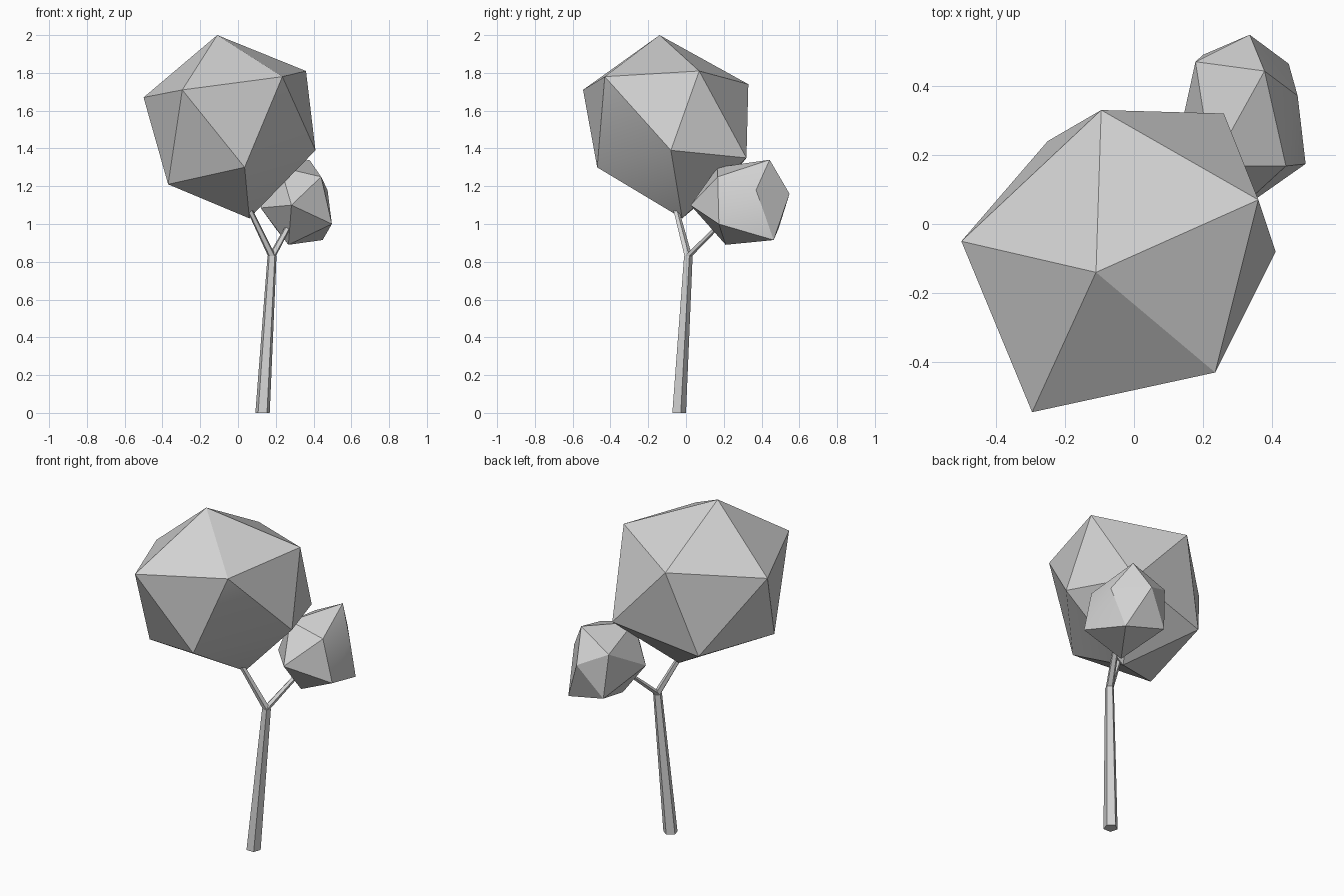
import bpy
import bmesh
import math
from mathutils import Vector

default_cube = bpy.data.objects.get("Cube")
if default_cube:
    bpy.data.objects.remove(default_cube, do_unlink=True)

# One plain grey for the whole tree
grey = bpy.data.materials.new("plain_grey")
grey.use_nodes = True
colour = (0.65, 0.65, 0.65, 1)
grey.diffuse_color = colour
grey.node_tree.nodes["Principled BSDF"].inputs["Base Color"].default_value = colour


def add_object(name, bm):
    bmesh.ops.recalc_face_normals(bm, faces=bm.faces)
    mesh = bpy.data.meshes.new(name)
    bm.to_mesh(mesh)
    bm.free()
    mesh.materials.append(grey)
    obj = bpy.data.objects.new(name, mesh)
    bpy.context.collection.objects.link(obj)
    bpy.ops.object.select_all(action="DESELECT")
    bpy.context.view_layer.objects.active = obj
    obj.select_set(True)
    bpy.ops.object.shade_smooth_by_angle(angle=math.radians(30))
    return obj


def crown(name, tip, near_ring, far_ring, base):
    """Uneven icosahedron: two staggered rings of five, closed by two poles.

    Corner i of the far ring sits between corners i and i + 1 of the near ring.
    """
    bm = bmesh.new()
    tip, base = bm.verts.new(tip), bm.verts.new(base)
    near = [bm.verts.new(p) for p in near_ring]
    far = [bm.verts.new(p) for p in far_ring]
    for i in range(5):
        j = (i + 1) % 5
        bm.faces.new((tip, near[i], near[j]))
        bm.faces.new((near[i], far[i], near[j]))
        bm.faces.new((far[i], far[j], near[j]))
        bm.faces.new((base, far[j], far[i]))
    return add_object(name, bm)


def limb(name, start, end, start_radius, end_radius, sides=5):
    """Tapered prism with level ends, leaning from start to end."""
    bm = bmesh.new()
    rings = []
    for point, radius in ((start, start_radius), (end, end_radius)):
        ring = []
        for i in range(sides):
            angle = math.tau * i / sides + math.pi / 2
            offset = Vector((math.cos(angle), math.sin(angle), 0)) * radius
            ring.append(bm.verts.new(Vector(point) + offset))
        rings.append(ring)
    bottom, top = rings
    bm.faces.new(bottom)
    bm.faces.new(top)
    for i in range(sides):
        j = (i + 1) % sides
        bm.faces.new((bottom[i], bottom[j], top[j], top[i]))
    return add_object(name, bm)


# Trunk and the two branches of its fork
fork = (0.18, 0.01, 0.83)
limb("trunk", (0.13, -0.04, 0), fork, 0.04, 0.025)
limb("large_crown_branch", fork, (0.05, -0.06, 1.1), 0.022, 0.016)
limb("small_crown_branch", fork, (0.29, 0.21, 1.03), 0.022, 0.016)

# Large leaf mass, tip upward
crown(
    "large_crown",
    tip=(-0.11, -0.14, 2.0),
    near_ring=[(0.36, 0.07, 1.81), (-0.095, 0.33, 1.74), (-0.5, -0.05, 1.67),
               (-0.295, -0.545, 1.71), (0.235, -0.43, 1.78)],
    far_ring=[(0.26, 0.32, 1.35), (-0.25, 0.24, 1.25), (-0.37, -0.3, 1.21),
              (0.035, -0.47, 1.3), (0.41, -0.08, 1.39)],
    base=(0.06, -0.02, 1.03),
)

# Small leaf mass, flattened sideways with its tip toward +x
crown(
    "small_crown",
    tip=(0.474, 0.371, 1.18),
    near_ring=[(0.335, 0.548, 1.16), (0.378, 0.443, 1.34), (0.44, 0.168, 1.25),
               (0.497, 0.174, 1.0), (0.448, 0.464, 0.915)],
    far_ring=[(0.178, 0.47, 1.235), (0.225, 0.167, 1.3), (0.283, 0.024, 1.1),
              (0.267, 0.21, 0.89), (0.2, 0.49, 0.975)],
    base=(0.12, 0.205, 1.085),
)
